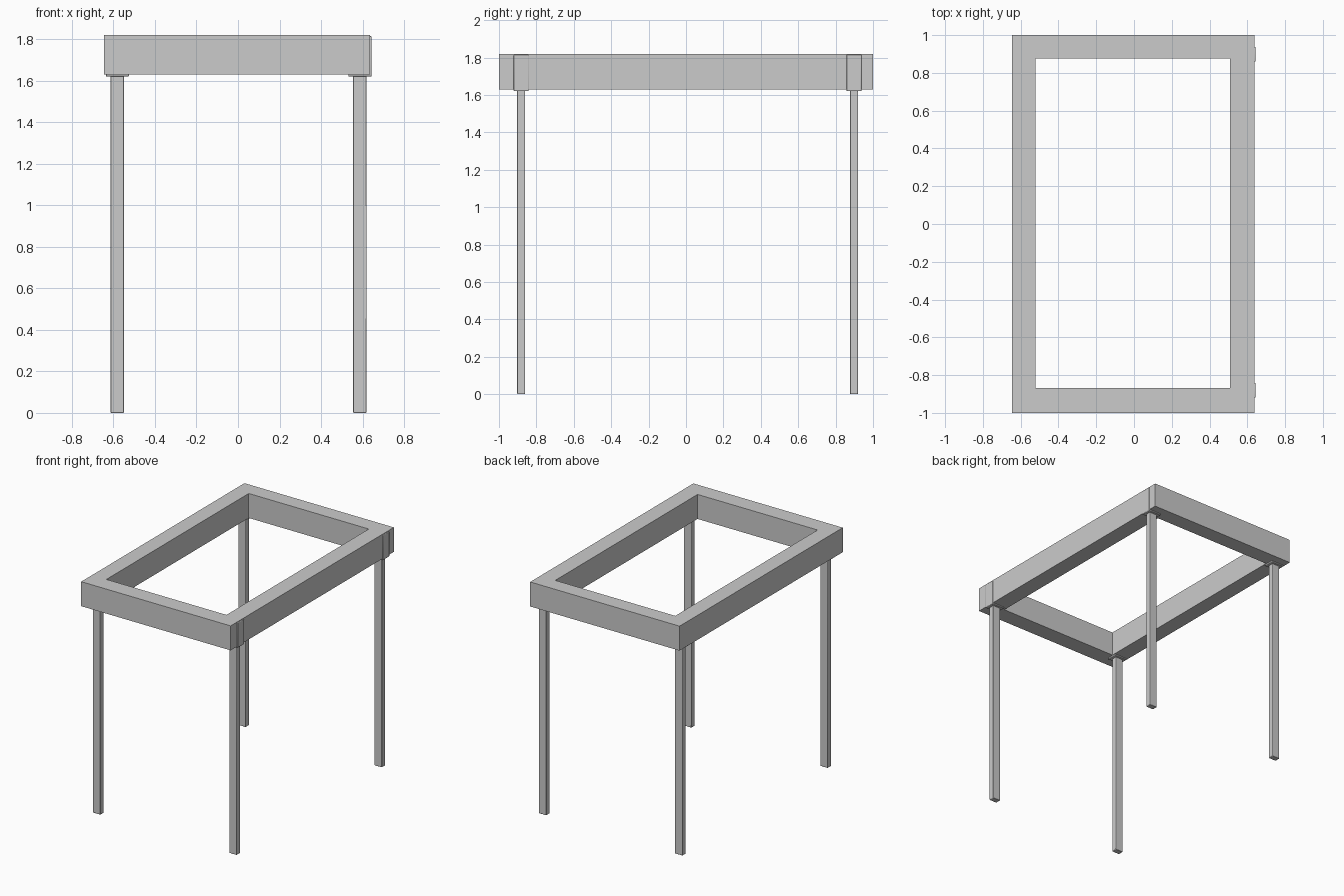
import bpy, math

if "Cube" in bpy.data.objects:
    bpy.data.objects.remove(bpy.data.objects["Cube"])


def box(name, x, y, z, bevel=0.0):
    """Box from (min, max) ranges, optionally with softened smooth edges."""
    bpy.ops.mesh.primitive_cube_add(
        size=1, location=[sum(r) / 2 for r in (x, y, z)])
    ob = bpy.context.object
    ob.name = name
    ob.scale = [r[1] - r[0] for r in (x, y, z)]
    bpy.ops.object.transform_apply(location=False, rotation=False, scale=True)
    if bevel:
        m = ob.modifiers.new("soft_edges", 'BEVEL')
        m.width = bevel
        m.segments = 2
        bpy.ops.object.shade_smooth_by_angle(angle=math.radians(50))
    return ob


# rectangular top frame
Z = (1.63, 1.82)
box("left_rail", (-0.645, -0.522), (-1, 1), Z)
box("right_rail", (0.508, 0.637), (-1, 1), Z)
box("front_rail", (-0.522, 0.508), (-1, -0.867), Z)
box("back_rail", (-0.522, 0.508), (0.877, 1), Z)

# legs with sockets let into the frame; the right sockets stand just proud
for side, cx in (("left", -0.581), ("right", 0.5875)):
    for end, cy in (("front", -0.881), ("back", 0.898)):
        box(f"{end}_{side}_socket", (cx - 0.0555, cx + 0.0555),
            (cy - 0.04, cy + 0.04), (1.62, 1.815), 0.004)
        box(f"{end}_{side}_leg", (cx - 0.0325, cx + 0.0325),
            (cy - 0.0215, cy + 0.0215), (0, 1.63), 0.004)
